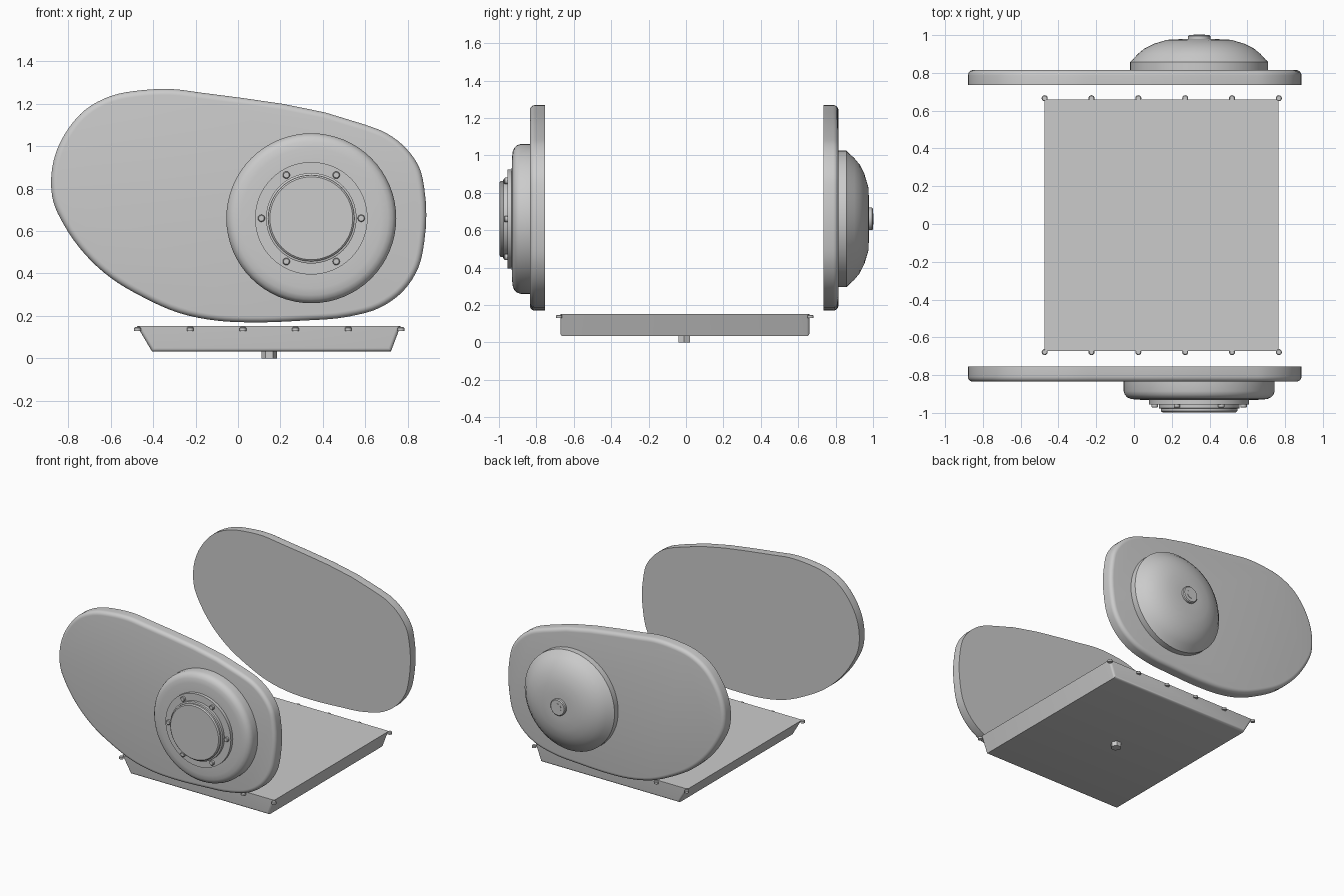
import bpy
import bmesh
import math
from mathutils import Vector
from mathutils.geometry import interpolate_bezier

cube = bpy.data.objects.get("Cube")
if cube:
    bpy.data.objects.remove(cube, do_unlink=True)

grey = bpy.data.materials.new("light grey")
grey.use_nodes = True
grey.diffuse_color = (0.6, 0.6, 0.6, 1)
grey.node_tree.nodes["Principled BSDF"].inputs["Base Color"].default_value = (0.6, 0.6, 0.6, 1)


def finish(name, bm, angle=35):
    bmesh.ops.recalc_face_normals(bm, faces=bm.faces)
    mesh = bpy.data.meshes.new(name)
    bm.to_mesh(mesh)
    bm.free()
    mesh.materials.append(grey)
    obj = bpy.data.objects.new(name, mesh)
    bpy.context.collection.objects.link(obj)
    bpy.ops.object.select_all(action='DESELECT')
    obj.select_set(True)
    bpy.context.view_layer.objects.active = obj
    bpy.ops.object.shade_smooth_by_angle(angle=math.radians(angle))
    return obj


def loft(name, rings):
    """Skin closed rings of points and cap both ends."""
    bm = bmesh.new()
    loops = [[bm.verts.new(p) for p in ring] for ring in rings]
    for a, b in zip(loops, loops[1:]):
        for i in range(len(a)):
            j = (i + 1) % len(a)
            bm.faces.new((a[i], a[j], b[j], b[i]))
    bm.faces.new(loops[0])
    bm.faces.new(loops[-1])
    return finish(name, bm)


def turned(name, profile, centre, axis='Y', sides=64):
    """Turn (radius, position along axis) pairs around an axis."""
    rings = []
    for r, t in profile:
        ring = []
        for i in range(sides):
            a = math.tau * i / sides
            u, v = centre[0] + r * math.cos(a), centre[1] + r * math.sin(a)
            ring.append((u, t, v) if axis == 'Y' else (u, v, t))
        rings.append(ring)
    return loft(name, rings)


# Side cover outline, clockwise from the rounded end
knots = [Vector(p) for p in (
    (-.88, .83), (-.86, .96), (-.8, 1.08), (-.72, 1.17), (-.6, 1.235), (-.45, 1.263),
    (-.31, 1.268), (-.18, 1.252), (.6, 1.1), (.7, 1.06), (.795, .985), (.857, .89),
    (.877, .8), (.877, .55), (.85, .43), (.78, .32), (.67, .24), (.52, .197),
    (.3, .178), (.05, .17), (-.1, .178), (-.28, .215), (-.45, .29), (-.6, .38),
    (-.72, .49), (-.82, .63), (-.87, .74))]


def smooth_outline(pts, steps=4):
    n = len(pts)
    tangents = []
    for i, p in enumerate(pts):
        a, b = p - pts[i - 1], pts[(i + 1) % n] - p
        # weighting favours the shorter chord, so straight runs stay straight
        tangents.append((a / a.length_squared + b / b.length_squared).normalized())
    out = []
    for i, p in enumerate(pts):
        q = pts[(i + 1) % n]
        h = (q - p).length / 3
        curve = interpolate_bezier(p, p + tangents[i] * h,
                                   q - tangents[(i + 1) % n] * h, q, steps + 1)
        out += [c.to_2d() for c in curve[:-1]]
    return out


outline = smooth_outline(knots)


def inset_ring(y, inset):
    ring = []
    for i, p in enumerate(outline):
        d = (outline[(i + 1) % len(outline)] - outline[i - 1]).normalized()
        q = p + Vector((d.y, -d.x)) * inset
        ring.append((q.x, y, q.y))
    return ring


def side_cover(name, inner, outward):
    thick, rim = .08, .028
    rings = [inset_ring(inner, 0)]
    for k in range(6):
        a = math.pi / 2 * k / 5
        depth = thick - rim + rim * math.sin(a)
        rings.append(inset_ring(inner + outward * depth, rim * (1 - math.cos(a))))
    loft(name, rings)


side_cover("front_side_cover", -.755, -1)
side_cover("back_side_cover", .735, 1)

# Front housing with flange, cap and ring of bolts
hub = (.345, .66)
turned("front_housing", [(.4, -.83), (.4, -.885), (.394, -.903), (.382, -.917),
                         (.362, -.926), (.33, -.93), (.26, -.932)], hub)
turned("front_flange", [(.265, -.925), (.265, -.955)], hub)
turned("front_cap", [(.213, -.95), (.213, -.975), (.208, -.978), (.203, -.978),
                     (.203, -.99), (.195, -.997)], hub)
for i in range(6):
    a = math.tau * i / 6
    turned("flange_bolt", [(.017, -.95), (.017, -.968), (.013, -.972)],
           (hub[0] + .235 * math.cos(a), hub[1] + .235 * math.sin(a)), sides=16)

# Back dome and its button
turned("back_dome", [(.365, .81), (.365, .858), (.35, .872), (.325, .9), (.29, .929),
                     (.24, .954), (.17, .975), (.09, .979), (.02, .98)], hub)
turned("back_button", [(.06, .97), (.06, .994), (.054, 1)], hub, sides=32)
turned("back_button_centre", [(.03, .995), (.03, 1.002)], hub, sides=24)

# Bottom pan: tapered block with rounded front and back edges
bm = bmesh.new()
bmesh.ops.create_cube(bm, size=1)
for v in bm.verts:
    top = v.co.z > 0
    x0, x1 = (-.475, .765) if top else (-.405, .72)
    v.co = (x1 if v.co.x > 0 else x0, .66 if v.co.y > 0 else -.672, .152 if top else .033)
edges = []
for e in bm.edges:
    a, b = (v.co for v in e.verts)
    low = max(a.z, b.z) < .1
    if abs(a.y - b.y) < .01 and (low or abs(a.z - b.z) > .05):
        edges.append(e)
bmesh.ops.bevel(bm, geom=edges, offset=.016, segments=4, profile=.5, affect='EDGES')
finish("bottom_pan", bm)

# Pan bolts along the front and back rims, and the drain plug
for y in (-.678, .666):
    for i in range(6):
        turned("pan_bolt", [(.016, .13), (.016, .143), (.012, .147)],
               (-.473 + .248 * i, y), 'Z', 16)
turned("drain_plug", [(.036, .04), (.036, 0)], (.147, -.01), 'Z', 6)
